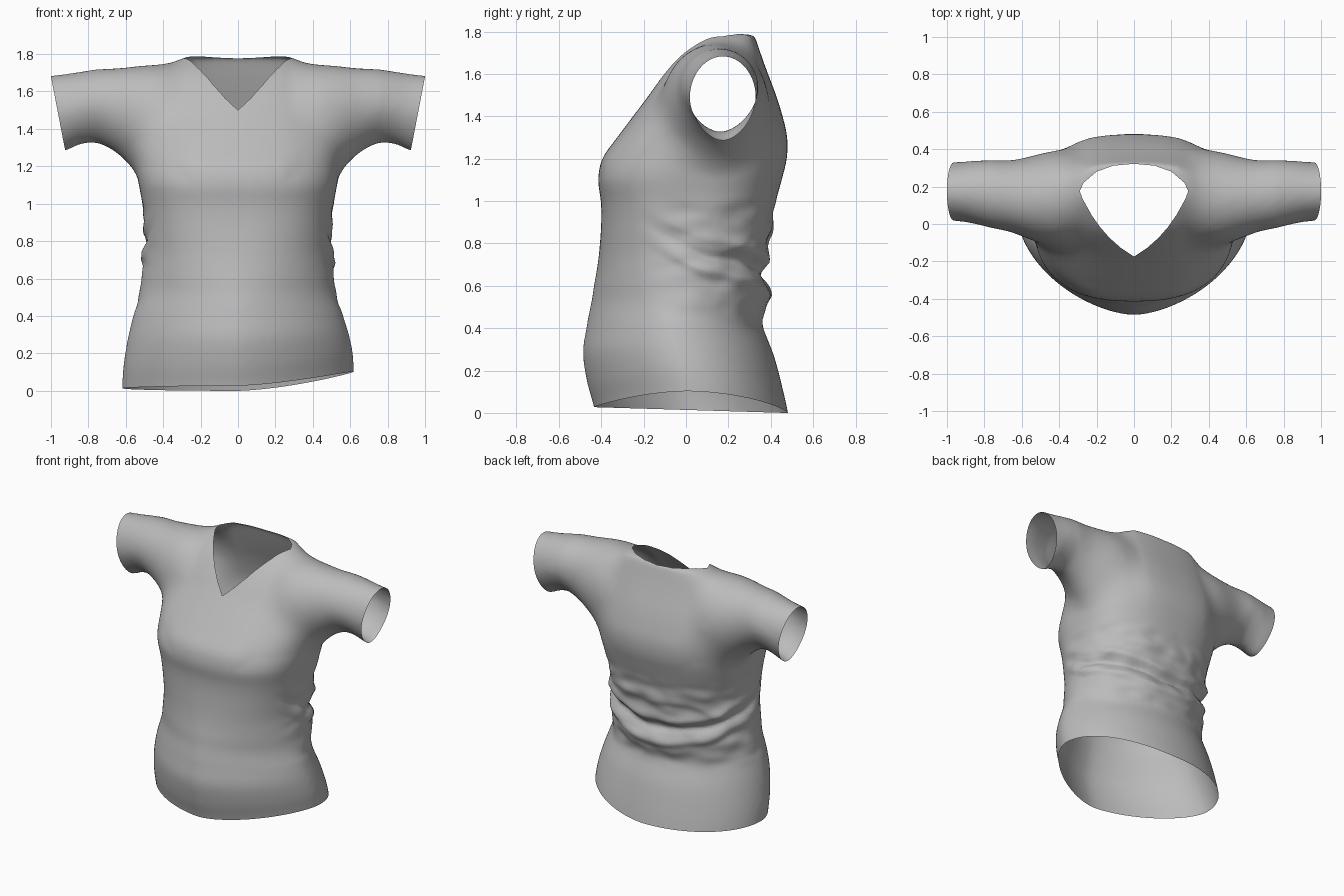
import bpy, bmesh
from math import sin, cos, tau, exp, copysign
from mathutils import Vector, noise

if "Cube" in bpy.data.objects:
    bpy.data.objects.remove(bpy.data.objects["Cube"])

SIDES = 64
cloth = bpy.data.materials.new("grey_cloth")
cloth.use_nodes = True
cloth.diffuse_color = (0.5, 0.5, 0.5, 1)
cloth.node_tree.nodes["Principled BSDF"].inputs["Base Color"].default_value = (0.5, 0.5, 0.5, 1)


def ramp(v, a, b):
    t = min(1, max(0, (v - a) / (b - a)))
    return t * t * (3 - 2 * t)


def rounded(low_power, high_power):
    """Unit superellipse with its own power for each half."""
    pts = []
    for i in range(SIDES):
        c, s = cos(tau * i / SIDES), sin(tau * i / SIDES)
        e = 2 / (low_power if s < 0 else high_power)
        pts.append((copysign(abs(c) ** e, c), copysign(abs(s) ** e, s)))
    return pts


def smooth_rows(rows, steps=5):
    """Catmull-Rom curve through rows of measurements."""
    rows = [Vector(r) for r in rows]
    padded = [rows[0]] + rows + [rows[-1]]
    out = []
    for p, a, b, n in zip(padded, padded[1:], padded[2:], padded[3:]):
        for k in range(steps):
            t = k / steps
            out.append(a + (b - p) * (t / 2) + (2 * p - 5 * a + 4 * b - n) * (t * t / 2)
                       + (3 * a - p - 3 * b + n) * (t ** 3 / 2))
    return out + [rows[-1]]


def loft(bm, rings):
    """Closed tube through rings of points."""
    loops = [[bm.verts.new(p) for p in ring] for ring in rings]
    for a, b in zip(loops, loops[1:]):
        for i in range(SIDES):
            j = (i + 1) % SIDES
            bm.faces.new((a[i], a[j], b[j], b[i]))
    bm.faces.new(loops[0][::-1])
    bm.faces.new(loops[-1])


def torso_ring(z, half, front, back):
    chest = ramp(z, .4, 1.1) * .85 - ramp(z, 1.25, 1.55) * .25
    return [(half * c, (front + back) / 2 + s * (back - front) / 2, z)
            for c, s in rounded(1.65 + chest, 2 + .5 * ramp(z, .4, 1.1))]


def sleeve_ring(side, x, low, high, front, back):
    mid = low + (high - low) * .52
    return [(side * x, (front + back) / 2 + c * (back - front) / 2,
             mid + s * (high - mid if s > 0 else mid - low))
            for c, s in rounded(1.7, 2)]


# Torso: height, half width, front depth, back depth
torso = [(-.1, .62, -.42, .50), (0, .62, -.435, .482), (.12, .613, -.467, .455),
         (.27, .59, -.487, .415), (.4, .56, -.47, .365), (.46, .542, -.46, .362),
         (.53, .527, -.445, .382), (.6, .515, -.435, .378), (.67, .503, -.422, .37),
         (.76, .495, -.41, .387), (.9, .5, -.4, .405), (1, .512, -.402, .425),
         (1.1, .53, -.415, .452), (1.2, .55, -.395, .476), (1.3, .56, -.325, .478),
         (1.4, .55, -.25, .456), (1.5, .53, -.175, .425), (1.6, .5, -.105, .387),
         (1.68, .46, -.04, .358), (1.74, .4, .03, .338), (1.788, .31, .1, .322)]
# Sleeve: distance out, underside, top, front, back
sleeve = [(.36, 1.15, 1.752, -.125, .4), (.44, 1.13, 1.75, -.125, .4), (.52, 1.145, 1.747, -.105, .38),
          (.6, 1.21, 1.74, -.075, .356), (.68, 1.283, 1.73, -.045, .347), (.76, 1.325, 1.718, -.022, .342),
          (.85, 1.315, 1.704, 0, .338), (.93, 1.28, 1.692, .014, .332), (1.06, 1.26, 1.677, .024, .326)]

bm = bmesh.new()
loft(bm, [torso_ring(*r) for r in smooth_rows(torso)])
for side in (1, -1):
    loft(bm, [sleeve_ring(side, *r) for r in smooth_rows(sleeve)])
bmesh.ops.recalc_face_normals(bm, faces=bm.faces)
mesh = bpy.data.meshes.new("shirt")
bm.to_mesh(mesh)
bm.free()
shirt = bpy.data.objects.new("shirt", mesh)
bpy.context.collection.objects.link(shirt)

# Fuse torso and sleeves into one smooth skin
fuse = shirt.modifiers.new("fuse", "REMESH")
fuse.mode = "VOXEL"
fuse.voxel_size = 0.016
relax = shirt.modifiers.new("relax", "SMOOTH")
relax.factor = 0.5
relax.iterations = 10
bpy.context.view_layer.update()
skin = bpy.data.meshes.new_from_object(shirt.evaluated_get(bpy.context.evaluated_depsgraph_get()))
shirt.modifiers.clear()
shirt.data = skin
bm = bmesh.new()
bm.from_mesh(skin)

# Blend the shoulder and armpit seams, fading out around them
for step in range(90):
    grow = .1 * (1 - step / 90)
    seam = [v for v in bm.verts if .34 - grow < abs(v.co.x) < .66 + grow and v.co.z > 1.2 - grow]
    bmesh.ops.smooth_vert(bm, verts=seam, factor=.5, use_axis_x=True, use_axis_y=True, use_axis_z=True)
bm.normal_update()

# Waist folds: start height at the side front, low point, height at back centre, size, width
FOLDS = [(.98, .82, .72, .014, .035), (.86, .66, .56, .024, .042),
         (.70, .76, .86, .008, .035), (.92, .73, .65, -.016, .025)]


def fold_offset(p):
    total = 0
    wobble = .04 * noise.noise(Vector((p.x * 4, p.y * 4, 1)))
    for start, mid, end, size, width in FOLDS:
        if p.y < .15:
            z = start + (mid - start) * ramp(p.y, -.3, .15)
        else:
            z = mid + (end - mid) * ramp(p.y, .15, .4)
        d = (p.z - z - wobble) / width
        total += size * exp(-d * d * (2 if d < 0 else .6))
    band = ramp(p.z, .38, .5) * (1 - ramp(p.z, .9, 1.05))
    crumple = .014 * noise.noise(Vector((p.x * 7, p.y * 7, p.z * 13))) * band
    return (total + crumple) * ramp(p.y, -.25, .12)


moves = [(v, v.normal * fold_offset(v.co)) for v in bm.verts if .3 < v.co.z < 1.1]
for v, shift in moves:
    v.co += shift


def slice_off(point, normal):
    bmesh.ops.bisect_plane(bm, geom=bm.verts[:] + bm.edges[:] + bm.faces[:],
                           plane_co=point, plane_no=normal, clear_outer=True)


# Open hem and slanted cuffs
slice_off((0, 0, 0), (0, 0, -1))
for side in (1, -1):
    slice_off((side, 0, 1.68), (side * .39, 0, -.075))

# Neck opening, cut straight down along a convex outline
half = [(0, -.175), (.07, -.128), (.13, -.075), (.18, -.018), (.225, .045), (.275, .135),
        (.29, .175), (.27, .22), (.2, .28), (.11, .312)]
outline = half + [(0, .322)] + [(-x, y) for x, y in half[:0:-1]]
cuts = []
for (ax, ay), (bx, by) in zip(outline, outline[1:] + outline[:1]):
    point, normal = Vector((ax, ay, 0)), Vector((by - ay, ax - bx, 0))
    cuts.append((point, normal))
    near = [f for f in bm.faces if f.calc_center_median().z > 1.4 and abs(f.calc_center_median().x) < .4]
    parts = {e for f in near for e in f.edges} | {v for f in near for v in f.verts} | set(near)
    bmesh.ops.bisect_plane(bm, geom=list(parts), plane_co=point, plane_no=normal)
hole = [f for f in bm.faces if f.calc_center_median().z > 1.4
        and all((f.calc_center_median() - p).dot(n) < 0 for p, n in cuts)]
bmesh.ops.delete(bm, geom=hole, context="FACES")

# Raise the hem on the left side
for v in bm.verts:
    lift = .014 - .03 * v.co.y + .085 * max(0, v.co.x / .6) ** 1.5
    v.co.z += lift * (1 - ramp(v.co.z, 0, .5))

bm.to_mesh(skin)
bm.free()
skin.materials.clear()
skin.materials.append(cloth)
skin.shade_smooth()
